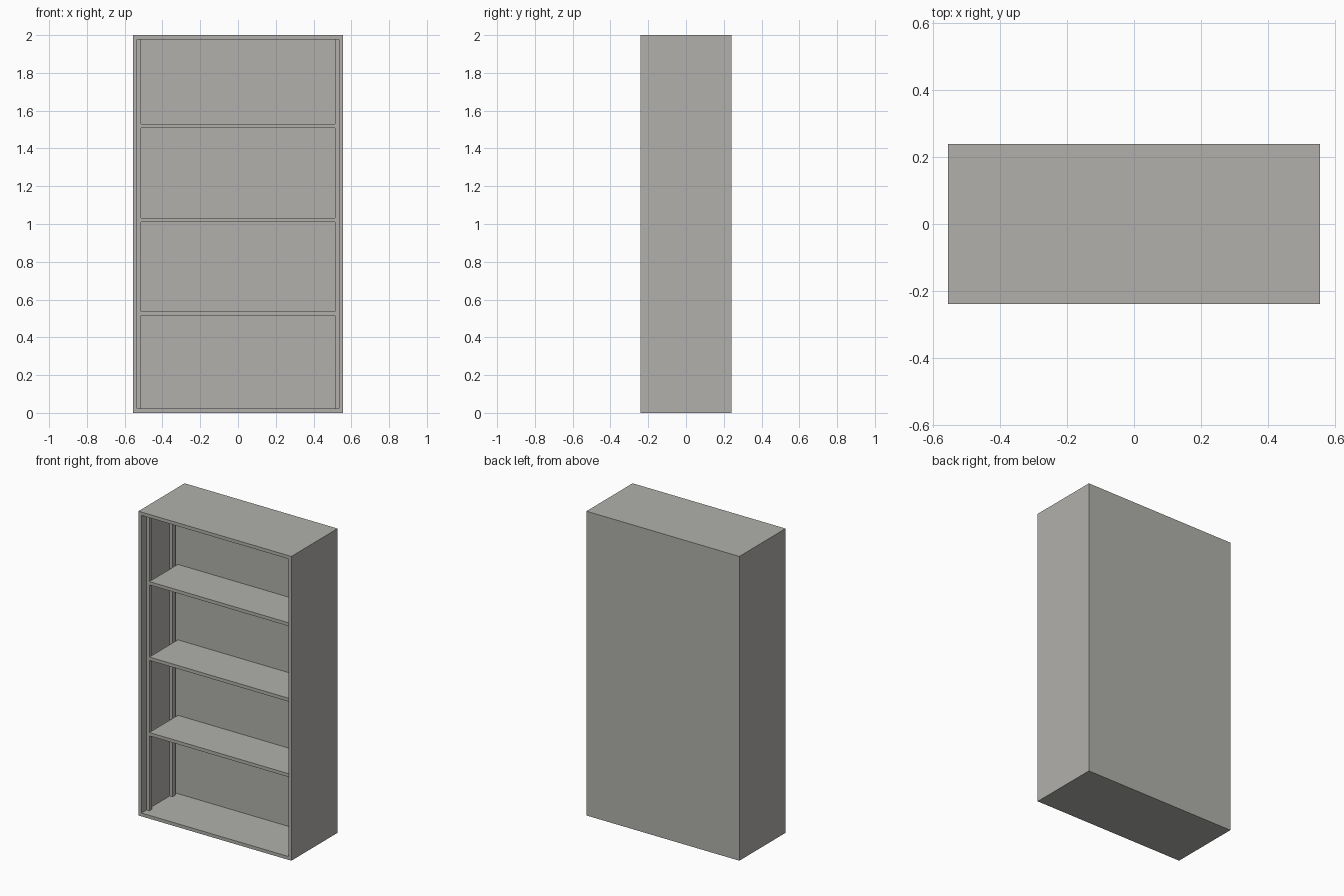
import bpy

if "Cube" in bpy.data.objects:
    bpy.data.objects.remove(bpy.data.objects["Cube"])

W, D, H, T = 1.112, 0.48, 2.0, 0.022     # outer size and board thickness
FRONT, BACK = -D / 2, D / 2
INNER_BACK = 0.108                       # visible face of the back panel
SHELF_FRONT = -0.188
IN = W / 2 - T                           # inner face of the side boards
POST = 0.021                             # post width

grey = bpy.data.materials.new("warm_grey")
grey.diffuse_color = (0.44, 0.435, 0.41, 1)
grey.use_nodes = True
grey.node_tree.nodes["Principled BSDF"].inputs["Base Color"].default_value = grey.diffuse_color


def box(name, lo, hi):
    """Axis-aligned box between two corners."""
    bpy.ops.mesh.primitive_cube_add(size=1)
    ob = bpy.context.object
    ob.name = name
    for v in ob.data.vertices:
        v.co = [hi[i] if v.co[i] > 0 else lo[i] for i in range(3)]
    ob.data.materials.append(grey)
    return ob


# Carcass: top, bottom, deep back
box("bottom_board", (-W / 2, FRONT, 0), (W / 2, BACK, T))
box("top_board", (-W / 2, FRONT, H - T), (W / 2, BACK, H))
box("back_panel", (-IN, INNER_BACK, T), (IN, BACK, H - T))

# Sides with two shelf posts each
for side, s in (("left", -1), ("right", 1)):
    x0, x1 = sorted((s * IN, s * W / 2))
    box(side + "_side", (x0, FRONT, T), (x1, BACK, H - T))
    x0, x1 = sorted((s * IN, s * (IN - POST)))
    for pos, y in (("front", SHELF_FRONT), ("rear", 0.052)):
        box(f"{side}_{pos}_post", (x0, y, T), (x1, y + 0.03, H - T))

# Three evenly spaced shelves between the posts
for i in range(3):
    z = 0.515 + i * 0.496
    box(f"shelf_{i + 1}", (-IN + POST, SHELF_FRONT, z),
        (IN - POST, INNER_BACK, z + T))
